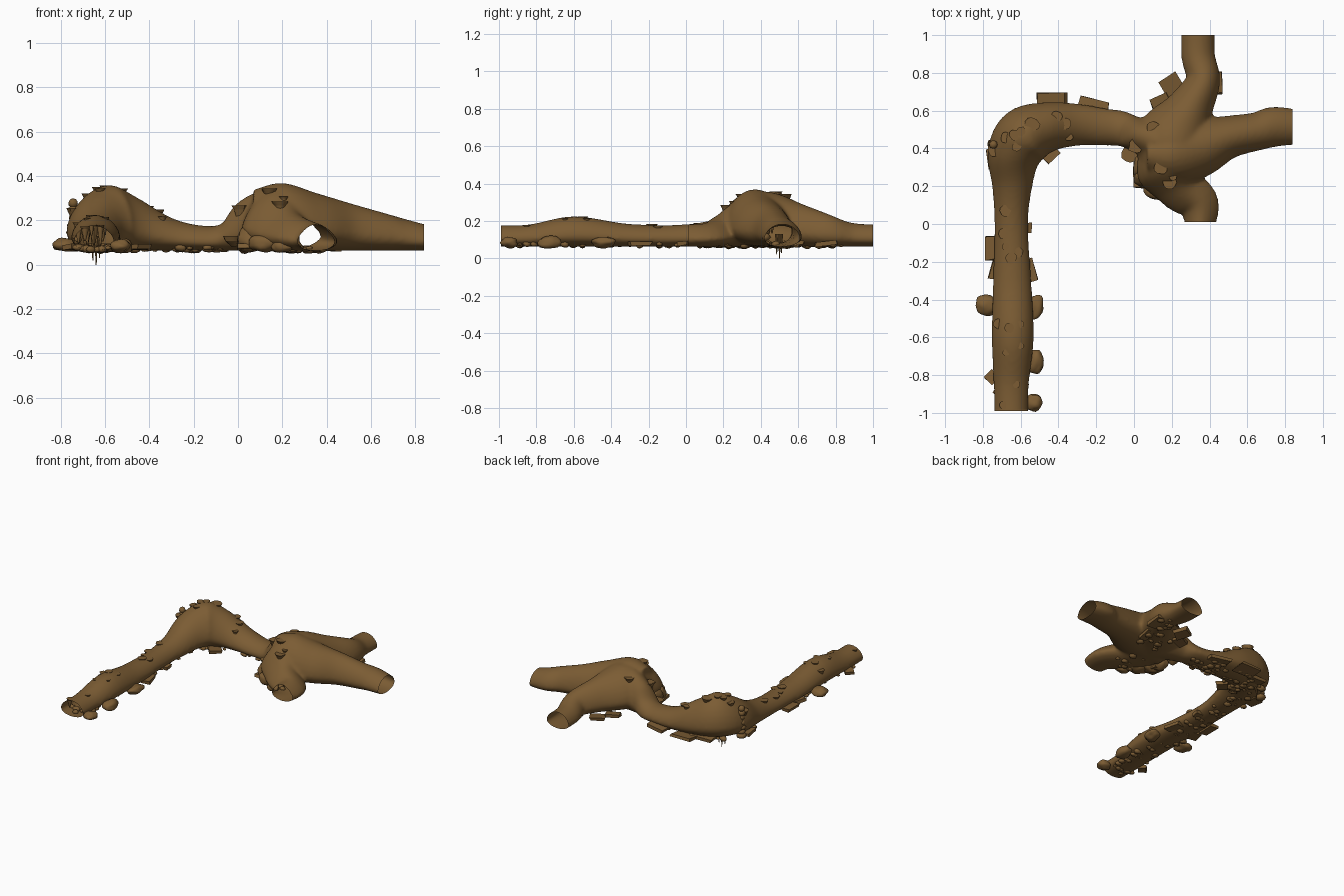
import bpy, bmesh, math, random
from mathutils import Vector, Matrix, noise
from mathutils.bvhtree import BVHTree

if "Cube" in bpy.data.objects:
    bpy.data.objects.remove(bpy.data.objects["Cube"])

random.seed(4)
brown = bpy.data.materials.new("earth_brown")
brown.diffuse_color = (0.2, 0.108, 0.034, 1)
brown.use_nodes = True
brown.node_tree.nodes["Principled BSDF"].inputs["Base Color"].default_value = brown.diffuse_color
FLOOR = 0.063


def finish(name, bm, angle=40):
    bmesh.ops.recalc_face_normals(bm, faces=bm.faces)
    me = bpy.data.meshes.new(name)
    bm.to_mesh(me)
    bm.free()
    ob = bpy.data.objects.new(name, me)
    bpy.context.collection.objects.link(ob)
    me.materials.append(brown)
    bpy.ops.object.select_all(action='DESELECT')
    ob.select_set(True)
    bpy.context.view_layer.objects.active = ob
    bpy.ops.object.shade_smooth_by_angle(angle=math.radians(angle))
    return ob


def spline(pts, steps=6):
    """Catmull-Rom through stations (x, y, half width, roof height)."""
    P = [Vector(p) for p in pts]
    P = [2 * P[0] - P[1]] + P + [2 * P[-1] - P[-2]]
    out = []
    for i in range(1, len(P) - 2):
        a, b, c, d = P[i - 1:i + 3]
        for k in range(steps):
            t = k / steps
            out.append(0.5 * (2 * b + (c - a) * t + (2 * a - 5 * b + 4 * c - d) * t * t
                              + (3 * b - a - 3 * c + d) * t ** 3))
    return out + [P[-2]]


def tunnel(bm, path, peak=0.0, sides=28):
    """Loft an arched section; peak pulls the roof into a point."""
    rings = []
    for i, s in enumerate(path):
        a, b = path[max(i - 1, 0)], path[min(i + 1, len(path) - 1)]
        side = Vector((b[1] - a[1], a[0] - b[0], 0)).normalized()
        h = s[3] - FLOOR
        ring = []
        for k in range(sides):
            t = 2 * math.pi * k / sides
            up = math.sin(t)
            z = FLOOR + h * 0.36 + up * h * (0.64 if up > 0 else 0.36)
            w = s[2] * math.cos(t) * (1 - peak * max(up, 0))
            ring.append(bm.verts.new(Vector((s[0], s[1], z)) + side * w))
        rings.append(ring)
    for r, q in zip(rings, rings[1:]):
        for k in range(sides):
            n = (k + 1) % sides
            bm.faces.new((r[k], r[n], q[n], q[k]))
    bm.faces.new(rings[0])
    bm.faces.new(rings[-1])


# cave passages, merged into one shell
main = spline([(-.65, -1.08, .09, .18), (-.65, -.85, .094, .18), (-.642, -.6, .112, .225),
               (-.645, -.3, .102, .184), (-.65, 0, .09, .182), (-.645, .2, .107, .225),
               (-.635, .36, .142, .315), (-.575, .465, .157, .36), (-.45, .515, .132, .3),
               (-.3, .525, .112, .212), (-.17, .515, .1, .178), (-.07, .505, .095, .187),
               (0, .48, .09, .28), (.1, .45, .12, .335), (.2, .4, .14, .35)])
north = spline([(.17, .3, .15, .34), (.21, .45, .2, .355), (.3, .62, .125, .29),
                (.365, .76, .092, .238), (.34, .89, .09, .19), (.34, 1.08, .09, .18)])
east = spline([(.07, .37, .12, .34), (.2, .37, .17, .37), (.35, .41, .16, .325),
               (.5, .46, .115, .28), (.65, .49, .102, .237), (.75, .515, .107, .208), (.92, .51, .085, .162)])
south = spline([(.14, .42, .13, .34), (.19, .3, .18, .34), (.25, .19, .13, .24),
                (.345, .1, .108, .188), (.345, -.08, .065, .182)])
bm = bmesh.new()
for p, peak in ((main, .08), (north, .1), (east, .1), (south, .3)):
    tunnel(bm, p, peak)
raw = finish("cave_raw", bm)
m = raw.modifiers.new("merge", 'REMESH')
m.mode, m.voxel_size = 'VOXEL', 0.012
m = raw.modifiers.new("soften", 'SMOOTH')
m.factor, m.iterations = 0.5, 6
merged = bpy.data.meshes.new_from_object(raw.evaluated_get(bpy.context.evaluated_depsgraph_get()))
bpy.data.objects.remove(raw)
bm = bmesh.new()
bm.from_mesh(merged)
# cut the four mouths open
for co, no, right_only in (((0, -.99, 0), (0, -1, 0), False), ((0, 1, 0), (0, 1, 0), False),
                           ((.84, 0, 0), (1, 0, 0), False), ((0, .01, 0), (0, -1, 0), True)):
    faces = [f for f in bm.faces if not right_only or f.calc_center_median().x > 0.05]
    geom = set(faces) | {e for f in faces for e in f.edges} | {v for f in faces for v in f.verts}
    bmesh.ops.bisect_plane(bm, geom=list(geom), plane_co=co, plane_no=no, clear_outer=True)
tree = BVHTree.FromBMesh(bm)
finish("cave_shell", bm, 60)


def roof(x, y):
    hit = tree.ray_cast(Vector((x, y, 1)), Vector((0, 0, -1)))[0]
    return hit.z if hit else 0.12


def place(loc, scale, turn=0, tilt=0):
    return (Matrix.Translation(loc) @ Matrix.Rotation(turn, 4, 'Z') @ Matrix.Rotation(tilt, 4, 'X')
            @ Matrix.Diagonal((*scale, 1)))


def rock(bm, loc, scale, sub=2, rough=0.25):
    vs = bmesh.ops.create_icosphere(bm, subdivisions=sub, radius=1)['verts']
    off = Vector((random.random() * 50, 0, 0))
    for v in vs:
        v.co *= 1 + rough * noise.noise(v.co * 1.3 + off)
    bmesh.ops.transform(bm, matrix=place(loc, scale, random.uniform(-.3, .3)), verts=vs)


# boulders along the walls and the ledge round the chamber
bm = bmesh.new()
for x, y, z, sx, sy, sz in ((-.782, -.43, .09, .06, .055, .03), (-.525, -.44, .085, .045, .065, .03),
                            (-.52, -.73, .085, .045, .065, .035), (-.53, -.945, .085, .045, .045, .03),
                            (.06, .24, .115, .06, .05, .06), (.13, .18, .1, .08, .055, .045),
                            (.2, .12, .085, .05, .035, .03), (.04, .3, .11, .045, .07, .06)):
    rock(bm, (x, y, z), (sx, sy, sz), 3)
finish("boulders", bm, 50)

# thin slabs jutting through the walls
bm = bmesh.new()
for x, y, sx, sy, turn in ((-.755, -.13, .06, .12, 0), (-.75, -.81, .06, .06, 45), (-.73, -.25, .06, .09, -15),
                           (-.55, -.245, .06, .11, 15), (-.57, -.02, .06, .05, 0), (-.57, .575, .12, .07, 0),
                           (-.44, .645, .16, .1, 0), (-.21, .63, .15, .06, -14), (-.45, .375, .08, .08, 45),
                           (-.74, .35, .08, .1, 10), (.2, .735, .1, .1, 32), (.14, .645, .1, .07, 25),
                           (.43, .75, .07, .12, 0), (.37, .58, .06, .1, 0), (.035, .25, .08, .12, 0)):
    vs = bmesh.ops.create_cube(bm, size=1)['verts']
    for v in vs:
        v.co += Vector([random.uniform(-.07, .07) for _ in range(3)])
    bmesh.ops.transform(bm, verts=vs, matrix=place((x, y, .08), (sx, sy, .022), math.radians(turn),
                                                   random.uniform(-.15, .15)))
finish("wall_slabs", bm)

# stalactites: flared tops break through the roof, tips hang inside
bm = bmesh.new()
for x, y, r in ((-.68, .46, .028), (-.63, .47, .03), (-.6, .49, .025), (-.54, .525, .04), (-.41, .57, .028),
                (-.36, .53, .03), (-.345, .46, .022), (-.74, .39, .035), (-.62, .41, .026), (-.68, .07, .03),
                (-.69, -.05, .028), (-.68, -.12, .02), (-.65, -.18, .03), (-.61, -.15, .025),
                (-.72, -.53, .026), (-.66, -.55, .025), (-.6, -.53, .02), (-.68, -.68, .018),
                (-.6, -.645, .018), (-.62, -.85, .02), (-.69, -.96, .022), (-.02, .375, .05),
                (.01, .415, .04), (.1, .51, .035), (.14, .3, .036), (.19, .22, .036), (.205, .25, .02)):
    top = roof(x, y) + 0.2 * r
    spike = min(random.uniform(.05, .1), top - .09)
    for r1, r2, z1, z2 in ((r, r * .75, 0, r * .45), (r * .75, r * .15, r * .45, max(spike, r))):
        vs = bmesh.ops.create_cone(bm, cap_ends=True, segments=12, radius1=r2, radius2=r1, depth=z2 - z1)['verts']
        for v in vs:
            v.co.xy *= 1 + .25 * noise.noise(Vector((v.co.x * 40 + x * 90, v.co.y * 40, y * 90)))
        bmesh.ops.translate(bm, verts=vs, vec=(x, y, top - (z1 + z2) / 2))
finish("stalactites", bm, 45)

# loose stones on the cave floor
bm = bmesh.new()
for path, count in ((main[:68], 130), (north[4:24], 22), (south[4:16], 8)):
    for _ in range(count):
        i = random.randrange(1, len(path) - 1)
        s, t = path[i], path[i + 1] - path[i - 1]
        o = random.uniform(-.8, .8) * s[2]
        d = Vector((t[1], -t[0])).normalized() * o
        y = s[1] + d.y
        if -.95 < y < .95 and abs(y - .01) > .03:
            r = random.uniform(.009, .024)
            rock(bm, (s[0] + d.x, y, FLOOR + .006 + .015 * (o / s[2]) ** 2), (r * 1.2, r, r * .8), 2)
finish("floor_stones", bm, 50)

# spikes under the bend
bm = bmesh.new()
for x, y, tip in ((-.64, .5, 0), (-.655, .485, .02), (-.625, .51, .03)):
    bmesh.ops.create_cone(bm, cap_ends=True, segments=8, radius1=.002, radius2=.009, depth=.13 - tip,
                          matrix=Matrix.Translation((x, y, (.13 + tip) / 2)))
finish("floor_spikes", bm)

# stacked stone pillar in the bend wall
bm = bmesh.new()
for k in range(7):
    r = .034 - .002 * k
    rock(bm, (-.742 + .004 * math.sin(k * 2), .42, .08 + k * .033), (r, r, .022), 2, .15)
finish("stone_pillar", bm, 50)
